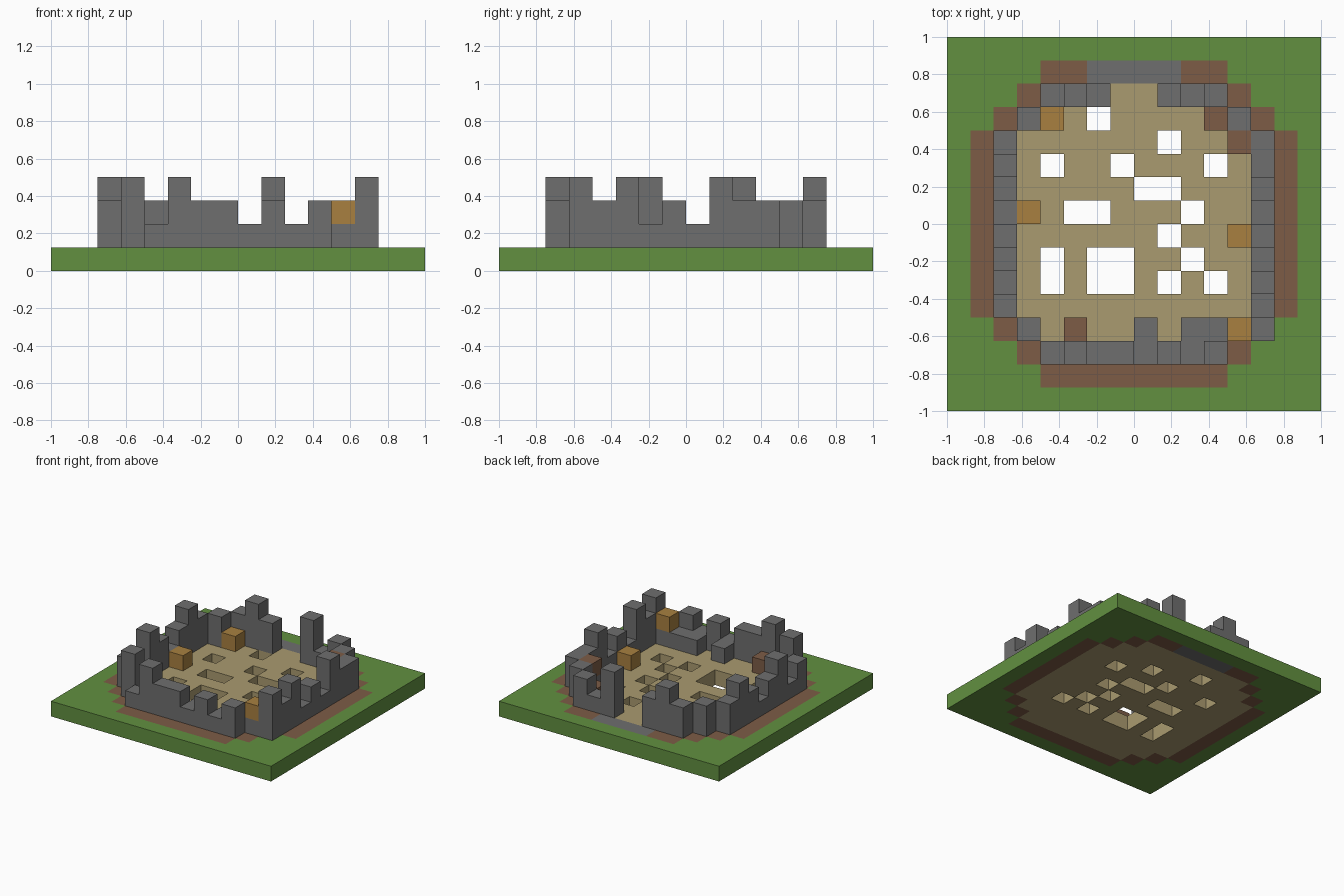
import bpy
import bmesh
from mathutils import Vector

cube = bpy.data.objects.get("Cube")
if cube:
    bpy.data.objects.remove(cube, do_unlink=True)

CELL = 0.125

# Ground plan, back row first: g grass, d dirt, s stone, f floor, space = open pit
GROUND = [
    "gggggggggggggggg",
    "ggggddssssddgggg",
    "gggdffffffffdggg",
    "ggdfff ffffffdgg",
    "gdfffffff ffffdg",
    "gdff ff fff ffdg",
    "gdffffff  ffffdg",
    "gdfff  fff fffdg",
    "gdfffffff ffffdg",
    "gdff f  ff fffdg",
    "gdff f  f f ffdg",
    "gdffffffffffffdg",
    "ggdffffffffffdgg",
    "gggdffffffffdggg",
    "ggggddddddddgggg",
    "gggggggggggggggg",
]

# Blocks standing on the ground: digits are wall heights, c crate, b barrel,
# C and B the same raised on one stone block
BLOCKS = [
    "................",
    "................",
    "....232..312....",
    "...2c......b2...",
    "..2.........B2..",
    "..3..........2..",
    "..2..........3..",
    "..1c.........1..",
    "..2.........c2..",
    "..3..........1..",
    "..1..........3..",
    "..2..........2..",
    "...3.b..1.11C3..",
    "....13221212....",
    "................",
    "................",
]

PARTS = {
    "g": ("grass", (0.122, 0.279, 0.051)),
    "d": ("dirt_border", (0.205, 0.107, 0.061)),
    "s": ("gate_step", (0.156, 0.156, 0.156)),
    "f": ("courtyard_floor", (0.402, 0.328, 0.162)),
    "w": ("castle_wall", (0.156, 0.156, 0.156)),
    "c": ("crates", (0.392, 0.216, 0.051)),
    "b": ("barrels", (0.205, 0.107, 0.061)),
}
COLOUR_NAMES = {"g": "grass green", "d": "earth brown", "s": "stone grey",
                "f": "sand", "w": "stone grey", "c": "crate orange", "b": "earth brown"}


def material(name, colour):
    mat = bpy.data.materials.get(name)
    if not mat:
        mat = bpy.data.materials.new(name)
        mat.use_nodes = True
        mat.diffuse_color = (*colour, 1)
        bsdf = mat.node_tree.nodes["Principled BSDF"]
        bsdf.inputs["Base Color"].default_value = (*colour, 1)
        bsdf.inputs["Roughness"].default_value = 1
    return mat


def fill_grid():
    grid = {}
    for row in range(16):
        for col in range(16):
            here = (col, 15 - row)
            if GROUND[row][col] != " ":
                grid[(*here, 0)] = GROUND[row][col]
            block = BLOCKS[row][col]
            if block.isdigit():
                stack = "w" * int(block)
            elif block.isupper():
                stack = "w" + block.lower()
            else:
                stack = block.strip(".")
            for level, part in enumerate(stack, 1):
                grid[(*here, level)] = part
    return grid


def build_part(key, grid):
    # Outer skin of all the cells that belong to one part
    bm = bmesh.new()
    for cell, part in grid.items():
        if part != key:
            continue
        for axis in range(3):
            for side in (-1, 1):
                normal = Vector((0, 0, 0))
                normal[axis] = side
                if tuple(int(c + n) for c, n in zip(cell, normal)) in grid:
                    continue
                u = Vector((0, 0, 0))
                u[(axis + 1) % 3] = 0.5
                v = normal.cross(u)
                mid = Vector(cell) + Vector((-7.5, -7.5, 0.5)) + normal / 2
                corners = (mid - u - v, mid + u - v, mid + u + v, mid - u + v)
                bm.faces.new([bm.verts.new(p * CELL) for p in corners])
    bmesh.ops.remove_doubles(bm, verts=bm.verts, dist=0.001)
    name, colour = PARTS[key]
    mesh = bpy.data.meshes.new(name)
    bm.to_mesh(mesh)
    bm.free()
    mesh.materials.append(material(COLOUR_NAMES[key], colour))
    bpy.context.collection.objects.link(bpy.data.objects.new(name, mesh))


grid = fill_grid()
for key in PARTS:
    build_part(key, grid)
